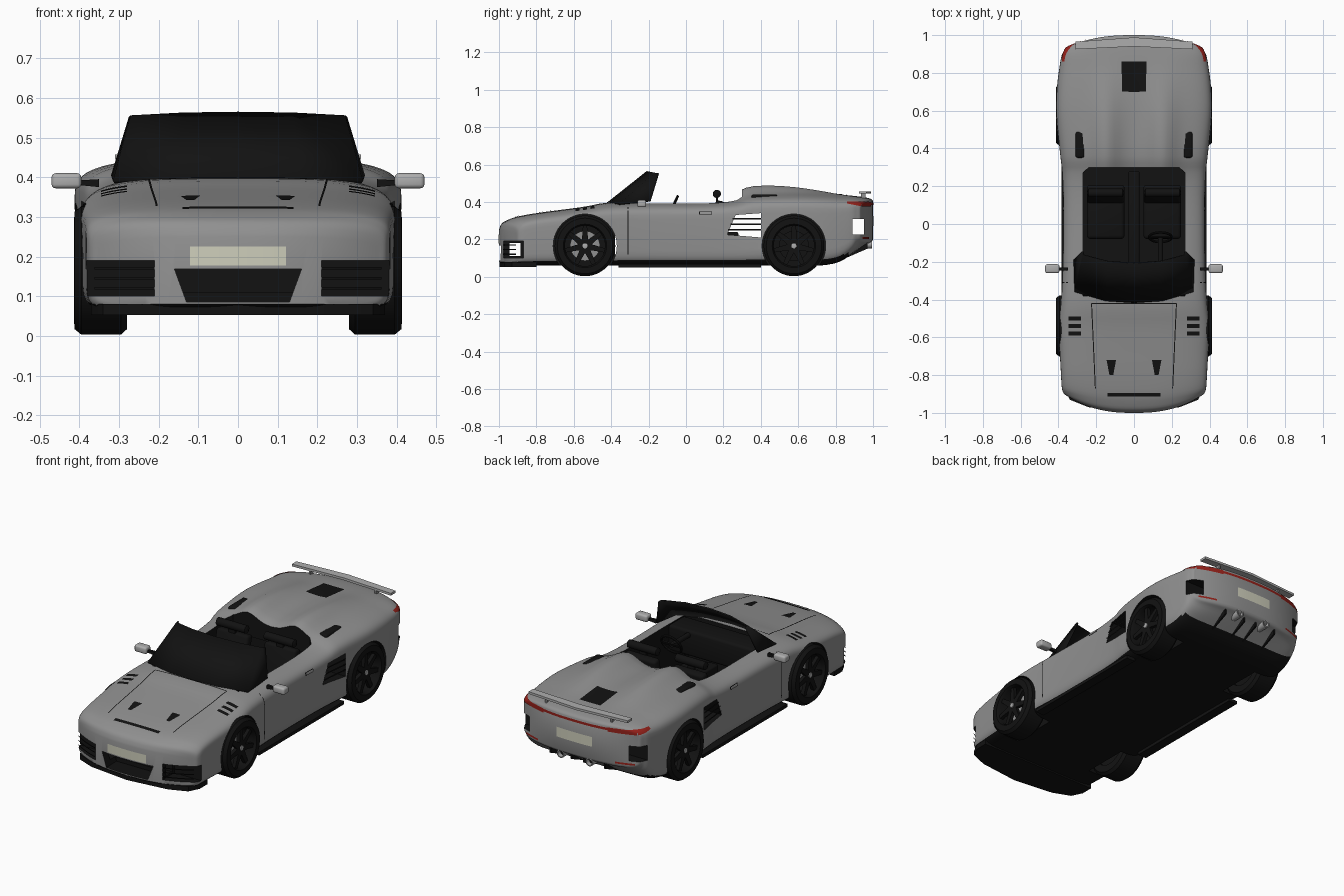
import bpy, bmesh, math
from mathutils import Vector, Matrix
from mathutils.bvhtree import BVHTree

if "Cube" in bpy.data.objects:
    bpy.data.objects.remove(bpy.data.objects["Cube"])


def material(name, r, g, b):
    m = bpy.data.materials.new(name)
    m.use_nodes = True
    m.diffuse_color = (r, g, b, 1)
    m.node_tree.nodes["Principled BSDF"].inputs["Base Color"].default_value = (r, g, b, 1)
    return m


SILVER = material("silver paint", .28, .28, .28)
BLACK = material("black trim", .006, .006, .006)
RED = material("tail light red", .3, .015, .01)
PLATE = material("plate cream", .62, .62, .5)
CHROME = material("light metal", .42, .42, .42)
SIDES = ((1, "left"), (-1, "right"))
parts = []


def finish(name, bm, *mats, keep_normals=False):
    if not keep_normals:
        bmesh.ops.recalc_face_normals(bm, faces=bm.faces)
    mesh = bpy.data.meshes.new(name)
    bm.to_mesh(mesh)
    bm.free()
    for m in mats:
        mesh.materials.append(m)
    ob = bpy.data.objects.new(name, mesh)
    bpy.context.collection.objects.link(ob)
    parts.append(ob)
    return ob


def place(a, b, depth, axis):
    """Put a 2D point (a, b) at a depth along the axis 0, 1 or 2."""
    co = [a, b]
    co.insert(axis, depth)
    return Vector(co)


def prism(name, pts, axis, lo, hi, mat, bevel=0):
    bm = bmesh.new()
    rings = [[bm.verts.new(place(a, b, d, axis)) for a, b in pts] for d in (lo, hi)]
    for ring in rings:
        bm.faces.new(ring)
    for i in range(len(pts)):
        j = (i + 1) % len(pts)
        bm.faces.new((rings[0][i], rings[0][j], rings[1][j], rings[1][i]))
    if bevel:
        bmesh.ops.bevel(bm, geom=bm.edges[:], offset=bevel, segments=3, profile=.5, affect='EDGES')
    return finish(name, bm, mat)


def box(name, x, y, z, mat, bevel=0):
    return prism(name, [(x[0], y[0]), (x[1], y[0]), (x[1], y[1]), (x[0], y[1])], 2, *z, mat, bevel)


def lathe(name, profile, loc, mat, axis=0, closed=False, seg=40):
    """Spin (radius, depth) points around the x or y axis."""
    bm = bmesh.new()
    rows = []
    for k in range(seg):
        t = math.tau * k / seg
        rows.append([bm.verts.new(place(r * math.cos(t), r * math.sin(t), d, axis) + Vector(loc))
                     for r, d in profile])
    n = len(profile)
    for k in range(seg):
        p, q = rows[k], rows[(k + 1) % seg]
        for i in range(n if closed else n - 1):
            j = (i + 1) % n
            bm.faces.new((p[i], p[j], q[j], q[i]))
    bmesh.ops.remove_doubles(bm, verts=bm.verts, dist=1e-5)
    return finish(name, bm, mat)


# Body loft: centre y, half width, bottom, top, sweep of the corners
STATIONS = [
    (-1, .355, .08, .25, .09), (-.985, .37, .07, .285, .085), (-.95, .378, .06, .305, .065),
    (-.9, .383, .06, .322, .04), (-.8, .387, .06, .34, .01), (-.68, .393, .06, .356, 0),
    (-.54, .4, .06, .375, 0), (-.42, .387, .06, .396, 0), (-.2, .376, .06, .402, 0),
    (.1, .374, .06, .402, 0), (.27, .38, .06, .415, 0), (.36, .39, .06, .44, 0),
    (.58, .411, .06, .448, 0), (.72, .408, .06, .445, 0), (.82, .396, .08, .438, 0),
    (.9, .385, .13, .432, -.015), (.96, .375, .17, .424, -.05), (.99, .365, .185, .416, -.06),
    (1, .355, .2, .405, -.065)]
COLS, SUB = 48, 3


def smooth(a, b, v):
    t = min(1, max(0, (v - a) / (b - a)))
    return t * t * (3 - 2 * t)


def spline(rows, sub):
    """Catmull-Rom through the stations."""
    out = []
    for i in range(len(rows) - 1):
        quad = (rows[max(i - 1, 0)], rows[i], rows[i + 1], rows[min(i + 2, len(rows) - 1)])
        for k in range(sub):
            t = k / sub
            out.append([b + .5 * t * (c - a + t * (2*a - 5*b + 4*c - d + t * (3*(b - c) + d - a)))
                        for a, b, c, d in zip(*quad)])
    return out + [list(rows[-1])]


def section(bm, y, w, low, top, sweep):
    belt = low + .72 * (top - low)
    ring = []
    for k in range(2 * COLS):
        upper = k <= COLS
        u = (k if upper else 2 * COLS - k) / COLS * 2 - 1
        s = math.sin(u * math.pi / 2)
        n = 3.5 if upper else 10
        rise = max(0, 1 - abs(s) ** n) ** (1 / n)
        x = w * s
        yy = y + sweep * abs(s) ** 2.5
        z = belt + rise * ((top if upper else low) - belt)
        if upper:  # twin fairings behind the seats
            z += .045 * math.exp(-((abs(x) - .15) / .075) ** 2) * smooth(.2, .28, yy) * smooth(.92, .4, yy)
        ring.append(bm.verts.new((x, yy, z)))
    return ring


bm = bmesh.new()
rings = [section(bm, *row) for row in spline(STATIONS, SUB)]
N = 2 * COLS
for p, q in zip(rings, rings[1:]):
    for i in range(N):
        j = (i + 1) % N
        bm.faces.new((p[i], p[j], q[j], q[i]))
for ring in (rings[0], rings[-1]):
    for j in range(COLS):
        idx = dict.fromkeys((j, j + 1, N - j - 1, (N - j) % N))
        bm.faces.new([ring[i] for i in idx])
bmesh.ops.recalc_face_normals(bm, faces=bm.faces)
for f in bm.faces:
    c = f.calc_center_median()
    f.material_index = int((f.normal.z < -.6 and c.y < .87) or c.z < .07)
skin = BVHTree.FromBMesh(bm)
body = finish("body_shell", bm, SILVER, BLACK)

# Openings: wheel arches, cockpit, vents and intakes
WHEELS = ((-.54, "front"), (.577, "rear"))
HUB = .165
cutters = []
for s, side in SIDES:
    for y, end in WHEELS:
        cutters.append(lathe("arch_cutter", [(0, .25 * s), (.17, .25 * s), (.17, .6 * s), (0, .6 * s)],
                             (0, y, HUB), BLACK, seg=64))
    cutters.append(box("corner_intake_cutter", sorted((.21 * s, .5 * s)), (-1.1, -.87), (.1, .19), BLACK))
cutters += [
    prism("cockpit_cutter", [(-.27, -.38), (.27, -.38), (.27, .27), (.24, .3), (-.24, .3), (-.27, .27)],
          2, .12, .7, BLACK),
    prism("side_vent_cutter", [(.22, .225), (.265, .33), (.4, .34), (.4, .21)], 0, -.6, .6, BLACK),
    box("rear_vent_cutter", (-.6, .6), (.89, .953), (.225, .31), BLACK),
    box("nose_vent_cutter", (-.6, .6), (-.945, -.885), (.11, .18), BLACK),
    prism("grille_cutter", [(-.16, .168), (.16, .168), (.13, .086), (-.13, .086)], 1, -1.1, -.9, BLACK)]
bpy.context.view_layer.objects.active = body
for c in cutters:
    c.hide_render = True
    mod = body.modifiers.new("opening", 'BOOLEAN')
    mod.operation, mod.solver, mod.object = 'DIFFERENCE', 'EXACT', c
    mod.material_mode = 'TRANSFER'
    bpy.ops.object.modifier_apply(modifier=mod.name)
    parts.remove(c)
    bpy.data.objects.remove(c)


def patch(name, quad, axis, sign, mat, n=10, lift=.003):
    """Thin panel laid on the body, projected along an axis."""
    bm = bmesh.new()
    a, b, c, d = map(Vector, quad)
    ray = place(0, 0, -sign, axis)
    grid = []
    for i in range(n + 1):
        row = []
        for j in range(n + 1):
            p = a.lerp(b, i / n).lerp(d.lerp(c, i / n), j / n)
            start = place(p.x, p.y, 2 * sign, axis)
            hit, normal = skin.ray_cast(start, ray)[:2]
            if hit is None:
                hit, normal = skin.find_nearest(place(p.x, p.y, .37 * sign, axis))[:2]
            row.append(bm.verts.new(hit + normal * lift))
        grid.append(row)
    for p, q in zip(grid, grid[1:]):
        for j in range(n):
            bm.faces.new((p[j], p[j + 1], q[j + 1], q[j]))
    bm.normal_update()
    if sum(f.normal.dot(ray) for f in bm.faces) > 0:
        bmesh.ops.reverse_faces(bm, faces=bm.faces)
    return finish(name, bm, mat, keep_normals=True)


def rect(a, b, c, d):
    return [(a, c), (b, c), (b, d), (a, d)]


# Panels and painted details
patch("front_plate", rect(-.12, .12, .177, .225), 1, -1, PLATE)
patch("rear_plate", rect(-.11, .11, .27, .325), 1, 1, PLATE)
patch("hood_slot", rect(-.14, .14, -.912, -.893), 2, 1, BLACK)
patch("hood_rear_seam", rect(-.225, .225, -.423, -.418), 2, 1, BLACK)
patch("engine_vent", rect(-.065, .065, .7, .86), 2, 1, BLACK)
patch("tail_light_band", rect(-.35, .35, .383, .397), 1, 1, RED, 24)
for s, side in SIDES:
    patch(side + "_hood_seam", [(.222*s, -.42), (.227*s, -.42), (.207*s, -.87), (.202*s, -.87)], 2, 1, BLACK)
    patch(side + "_hood_vent", [(.095*s, -.72), (.145*s, -.72), (.13*s, -.8), (.11*s, -.8)], 2, 1, BLACK)
    for k in range(3):
        y = -.5 - .04 * k
        patch(f"{side}_fender_vent_{k}", rect(.28*s, .345*s, y - .01, y + .01), 2, 1, BLACK, 6)
        z = .25 + .03 * k
        patch(f"{side}_side_vent_slat_{k}", rect(.225 + .012 * k, .4, z - .004, z + .004), 0, s, BLACK, 4)
        z = .12 + .025 * k
        patch(f"{side}_intake_slat_{k}", rect(.21*s, .36*s, z - .003, z + .003), 1, -1, BLACK, 8)
    patch(side + "_door_seam", rect(-.312, -.307, .12, .37), 0, s, BLACK)
    patch(side + "_door_handle_gap", rect(.07, .14, .332, .348), 0, s, BLACK, 4)
    patch(side + "_door_handle", rect(.074, .136, .335, .345), 0, s, SILVER, 4, .006)
    patch(side + "_tail_light", rect(.2*s, .35*s, .376, .4), 1, 1, RED, 12, .004)
    patch(side + "_tail_light_wrap", [(.86, .39), (.935, .376), (.935, .4), (.86, .4)], 0, s, RED, 8)
    patch(side + "_reflector", rect(.24*s, .34*s, .203, .213), 1, 1, RED, 8)
    box(side + "_deck_intake", sorted((.26*s, .31*s)), (.35, .49), (.4, .44), BLACK, .012)

# Windscreen wrapping round the cockpit
base = [(.32, -.19, .405), (.315, -.36, .39), (.15, -.408, .397), (0, -.418, .4)]
head = [(.275, -.145, .553), (.27, -.165, .556), (.14, -.2, .563), (0, -.21, .565)]
bm = bmesh.new()
rows = [[bm.verts.new(p) for p in line] +
        [bm.verts.new((-x, y, z)) for x, y, z in line[-2::-1]] for line in (base, head)]
for i in range(len(rows[0]) - 1):
    bm.faces.new((rows[0][i], rows[0][i + 1], rows[1][i + 1], rows[1][i]))
screen = finish("windscreen", bm, BLACK)
screen.modifiers.new("thickness", 'SOLIDIFY').thickness = .008

# Cockpit
box("dashboard", (-.268, .268), (-.36, -.22), (.25, .395), BLACK, .015)
box("centre_console", (-.03, .03), (-.25, .28), (.12, .24), BLACK, .01)
for s, side in SIDES:
    x = sorted((.05 * s, .25 * s))
    box(side + "_seat_cushion", x, (-.08, .15), (.12, .21), BLACK, .02)
    prism(side + "_seat_back", [(.1, .16), (.15, .16), (.21, .4), (.16, .41)], 0, *x, BLACK, .015)
    lathe(side + "_headrest", [(0, x[0]), (.022, x[0] + .01), (.022, x[1] - .01), (0, x[1])],
          (0, .165, .443), BLACK, seg=20)
    box(side + "_headrest_post", sorted((.13*s, .17*s)), (.16, .172), (.38, .44), BLACK)
rim = [(.06 + .007 * math.cos(math.tau * k / 8), .007 * math.sin(math.tau * k / 8)) for k in range(8)]
wheel = lathe("steering_wheel", rim, (0, 0, 0), BLACK, 1, True)
spoke = box("steering_wheel_spoke", (-.058, .058), (-.004, .004), (-.009, .009), BLACK)
for ob in (wheel, spoke):
    ob.matrix_world = Matrix.Translation((.14, -.07, .375)) @ Matrix.Rotation(math.radians(-25), 4, 'X')
lathe("steering_column", [(0, -.25), (.014, -.25), (.014, -.07), (0, -.07)], (.14, 0, .37), BLACK, 1, seg=16)

# Wheels: tyre, rim lip, spokes, hub and brake disc
TYRE = [(.108, .28), (.148, .28), (.162, .295), (.162, .395), (.148, .412), (.116, .414), (.108, .4)]
for y, end in WHEELS:
    for s, side in SIDES:
        tag = f"{end}_{side}_"
        at = (0, y, HUB)
        lathe(tag + "tyre", [(r, d * s) for r, d in TYRE], at, BLACK, closed=True, seg=56)
        lathe(tag + "hub", [(0, .408*s), (.014, .405*s), (.016, .38*s), (0, .38*s)], at, CHROME, seg=20)
        lathe(tag + "brake_disc", [(0, .335*s), (.08, .335*s), (.08, .32*s), (0, .32*s)], at,
              SILVER if end == "front" else BLACK)
        lathe(tag + "rim_back", [(0, .3*s), (.108, .3*s)], at, BLACK)
        for k in range(7):
            arm = prism(tag + f"spoke_{k}", [(-.018, .005), (.018, .005), (.011, .11), (-.011, .11)],
                        0, .38 * s, .4 * s, BLACK)
            arm.matrix_world = Matrix.Translation(at) @ Matrix.Rotation(math.tau * k / 7, 4, 'X')

# Mirrors, splitter, sills, spoiler, exhausts and diffuser fins
for s, side in SIDES:
    box(side + "_mirror", sorted((.395*s, .47*s)), (-.26, -.213), (.372, .41), CHROME, .01)
    prism(side + "_mirror_arm", [(.35*s, .395), (.35*s, .375), (.4*s, .38), (.4*s, .392)],
          1, -.245, -.23, BLACK)
    box(side + "_sill", sorted((.33*s, .385*s)), (-.36, .4), (.05, .068), BLACK)
    lathe(side + "_exhaust", [(.016, .9), (.023, .9), (.023, .995), (.017, .995)],
          (.09 * s, 0, .175), CHROME, 1, True, 24)
    lathe(side + "_exhaust_bore", [(0, .97), (.017, .97)], (.09 * s, 0, .175), BLACK, 1, seg=24)
    for k in (0, 1):
        x = (.04 + .13 * k) * s
        prism(f"{side}_diffuser_fin_{k}", [(.82, .085), (.97, .15), (.97, .2), (.82, .12)],
              0, x - .005, x + .005, BLACK)
prism("front_splitter", [(-.37, -.8), (-.37, -.87), (-.34, -.93), (-.24, -.97), (0, -.998),
                         (.24, -.97), (.34, -.93), (.37, -.87), (.37, -.8)], 2, .052, .08, BLACK)
prism("rear_spoiler", [(-.31, .925), (0, .94), (.31, .925), (.31, .965), (0, .988), (-.31, .965)],
      2, .444, .457, CHROME)
for s, side in SIDES:
    box(side + "_spoiler_post", sorted((.2*s, .21*s)), (.935, .96), (.41, .448), SILVER)

# Smooth shading with sharp creases kept
bpy.ops.object.select_all(action='DESELECT')
for ob in parts:
    ob.select_set(True)
bpy.context.view_layer.objects.active = body
bpy.ops.object.shade_smooth_by_angle(angle=math.radians(35))
